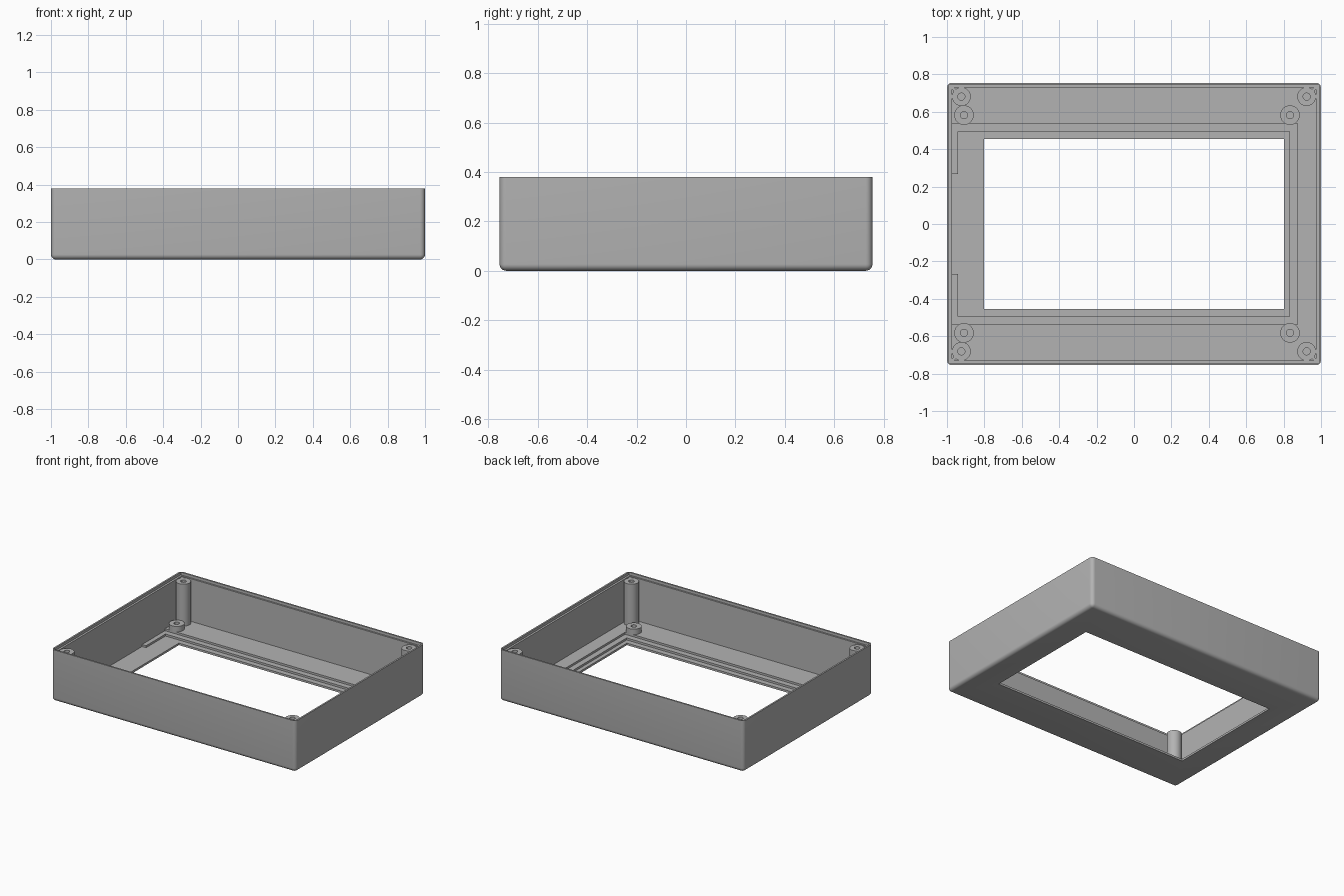
import bpy
import bmesh
import math
from mathutils import Matrix, Vector

if "Cube" in bpy.data.objects:
    bpy.data.objects.remove(bpy.data.objects["Cube"], do_unlink=True)

# Single grey plastic colour
GREY = (0.45, 0.45, 0.45, 1)
plastic = bpy.data.materials.new("grey plastic")
plastic.use_nodes = True
plastic.diffuse_color = GREY
plastic.node_tree.nodes["Principled BSDF"].inputs["Base Color"].default_value = GREY

HEIGHT, FLOOR = 0.38, 0.045
HALF_X, HALF_Y = 1.0, 0.755
IN_X, IN_Y = 0.973, 0.731


def finish(name, bm):
    bmesh.ops.recalc_face_normals(bm, faces=bm.faces)
    mesh = bpy.data.meshes.new(name)
    bm.to_mesh(mesh)
    bm.free()
    obj = bpy.data.objects.new(name, mesh)
    bpy.context.collection.objects.link(obj)
    mesh.materials.append(plastic)
    return obj


def block(name, x0, x1, y, z0, z1, radius=0):
    """Box symmetric in y, optionally rounded on all but its top edges."""
    bm = bmesh.new()
    size = Matrix.Diagonal((x1 - x0, 2 * y, z1 - z0, 1))
    move = Matrix.Translation(((x0 + x1) / 2, 0, (z0 + z1) / 2))
    bmesh.ops.create_cube(bm, size=1, matrix=move @ size)
    if radius:
        edges = [e for e in bm.edges if min(v.co.z for v in e.verts) < z1 - 0.01]
        bmesh.ops.bevel(bm, geom=edges, offset=radius, segments=6,
                        profile=0.5, affect='EDGES')
    return finish(name, bm)


def smooth(obj):
    bpy.ops.object.select_all(action='DESELECT')
    obj.select_set(True)
    bpy.context.view_layer.objects.active = obj
    bpy.ops.object.shade_smooth_by_angle(angle=math.radians(35))


def hollow_post(name, x, y, radius, top, hole_depth):
    """Round post with a blind screw hole, spun from its profile."""
    hole = 0.019
    profile = [(0, top - hole_depth), (hole, top - hole_depth), (hole, top),
               (radius, top), (radius, FLOOR - 0.005), (0, FLOOR - 0.005)]
    bm = bmesh.new()
    verts = [bm.verts.new((r, 0, z)) for r, z in profile]
    edges = [bm.edges.new(pair) for pair in zip(verts, verts[1:])]
    bmesh.ops.spin(bm, geom=verts + edges, cent=(0, 0, 0), axis=(0, 0, 1),
                   angle=math.tau, steps=40)
    bmesh.ops.remove_doubles(bm, verts=bm.verts, dist=0.0005)
    bmesh.ops.translate(bm, verts=bm.verts, vec=Vector((x, y, 0)))
    smooth(finish(name, bm))


# Rounded tray
tray = block("bezel_tray", -HALF_X, HALF_X, HALF_Y, 0, HEIGHT, 0.027)

# Cavity, rim step, stepped screen recess, cable notch and screen opening
cutters = [
    block("cavity_cutter", -IN_X, IN_X, IN_Y, FLOOR, 0.6),
    block("rim_step_cutter", -0.988, 0.988, 0.743, 0.36, 0.61),
    block("outer_recess_cutter", -IN_X, 0.874, 0.536, 0.03, 0.2),
    block("inner_recess_cutter", -0.94, 0.832, 0.495, 0.015, 0.21),
    block("cable_notch_cutter", -IN_X, -0.9, 0.268, 0.015, 0.22),
    block("opening_cutter", -0.802, 0.802, 0.455, -0.1, 0.23),
]
bpy.context.view_layer.objects.active = tray
for cutter in cutters:
    cut = tray.modifiers.new(cutter.name, 'BOOLEAN')
    cut.operation = 'DIFFERENCE'
    cut.solver = 'EXACT'
    cut.object = cutter
    bpy.ops.object.modifier_apply(modifier=cut.name)
    bpy.data.objects.remove(cutter, do_unlink=True)
smooth(tray)

# Corner screw posts with a diagonal rib, and short screen bosses
for sx, side in ((-1, "right"), (1, "left")):
    for sy, end in ((-1, "front"), (1, "back")):
        label = f"{end}_{side}"
        hollow_post(f"corner_post_{label}", sx * 0.923, sy * 0.681, 0.05, 0.355, 0.25)
        hollow_post(f"screen_boss_{label}", -0.909 if sx < 0 else 0.834,
                    sy * 0.582, 0.052, 0.085, 0.035)
        bm = bmesh.new()
        place = (Matrix.Translation((sx * 0.963, sy * 0.721, 0.2))
                 @ Matrix.Rotation(sx * sy * math.pi / 4, 4, 'Z')
                 @ Matrix.Diagonal((0.03, 0.016, 0.31, 1)))
        bmesh.ops.create_cube(bm, size=1, matrix=place)
        finish(f"corner_rib_{label}", bm)
